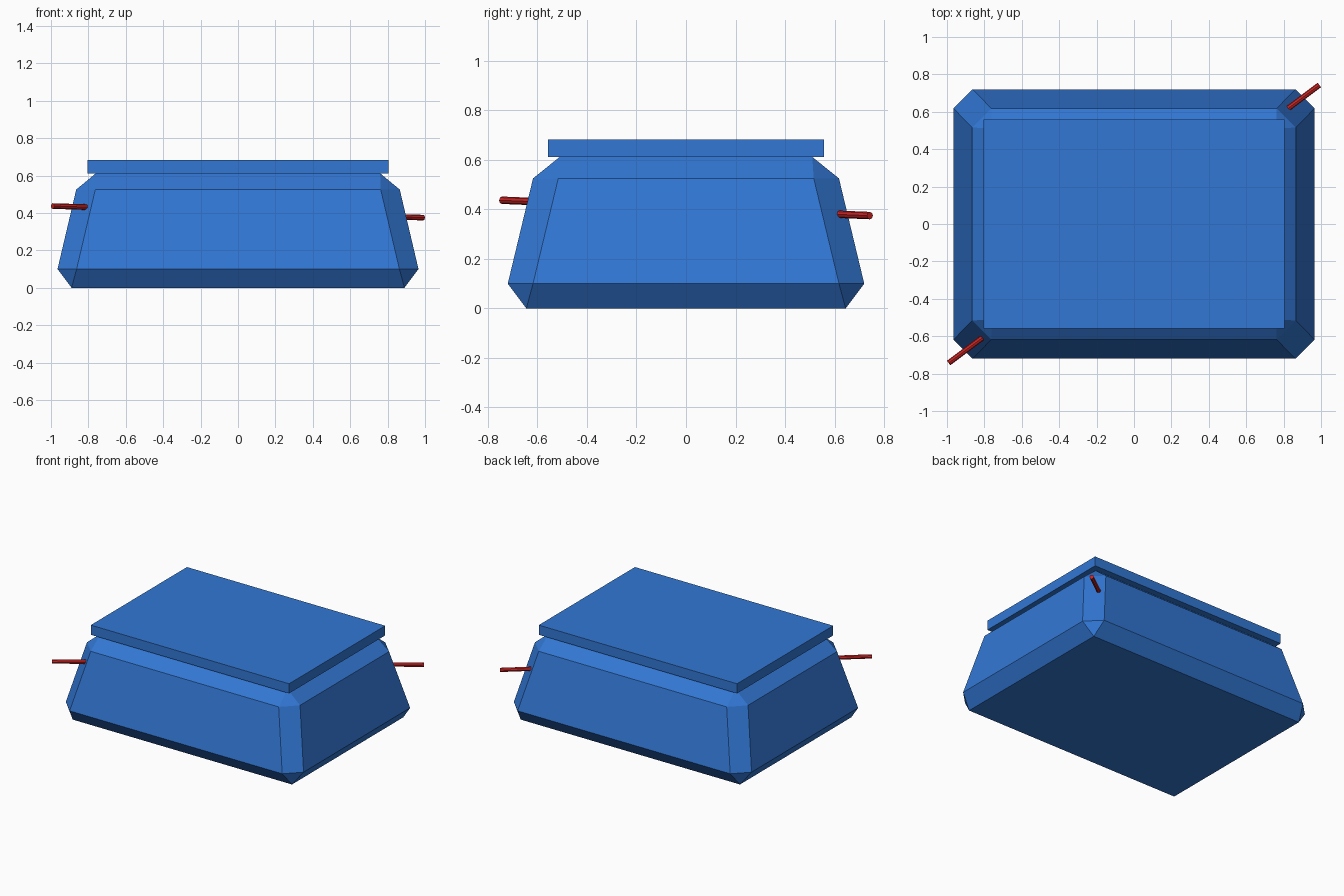
import bpy, bmesh
from mathutils import Vector

if "Cube" in bpy.data.objects:
    bpy.data.objects.remove(bpy.data.objects["Cube"])


def material(name, rgb):
    m = bpy.data.materials.new(name)
    m.diffuse_color = (*rgb, 1)
    m.use_nodes = True
    m.node_tree.nodes["Principled BSDF"].inputs["Base Color"].default_value = m.diffuse_color
    return m


blue = material("blue", (0.032, 0.185, 0.66))
red = material("red", (0.60, 0.017, 0.017))


def finish(name, bm, mat):
    bmesh.ops.recalc_face_normals(bm, faces=bm.faces[:])
    me = bpy.data.meshes.new(name)
    bm.to_mesh(me)
    bm.free()
    me.materials.append(mat)
    ob = bpy.data.objects.new(name, me)
    bpy.context.collection.objects.link(ob)
    return ob


def ring(bm, hx, hy, c, z):
    # chamfered rectangle, counter-clockwise, two points per corner
    pts = [(hx, hy - c), (hx - c, hy), (c - hx, hy), (-hx, hy - c),
           (-hx, c - hy), (c - hx, -hy), (hx - c, -hy), (hx, c - hy)]
    return [bm.verts.new((x, y, z)) for x, y in pts]


# Tapered body with bevelled edges: sharp rectangles at top and bottom
bm = bmesh.new()
levels = [(0.89, 0.645, 0, 0), (0.965, 0.72, 0.102, 0.10),
          (0.865, 0.618, 0.102, 0.525), (0.76, 0.51, 0, 0.612)]
rings = [ring(bm, *lv) for lv in levels]
for a, b in zip(rings, rings[1:]):
    for i in range(8):
        j = (i + 1) % 8
        bm.faces.new((a[i], a[j], b[j], b[i]))
bm.faces.new(rings[0][::-1])
bm.faces.new(rings[-1])
bmesh.ops.remove_doubles(bm, verts=bm.verts[:], dist=0.001)
finish("body", bm, blue)

# Flat overhanging lid
bm = bmesh.new()
bmesh.ops.create_cube(bm, size=1)
for v in bm.verts:
    v.co = Vector((v.co.x * 1.61, v.co.y * 1.115, 0.6475 + v.co.z * 0.071))
finish("lid", bm, blue)

# Thin rod running diagonally through the body, slightly tilted
start, end = Vector((-0.991, -0.743, 0.437)), Vector((0.991, 0.743, 0.375))
axis = end - start
bm = bmesh.new()
bmesh.ops.create_cone(bm, cap_ends=True, segments=8, radius1=0.015,
                      radius2=0.015, depth=axis.length)
rod = finish("carrying_rod", bm, red)
rod.location = (start + end) / 2
rod.rotation_euler = axis.to_track_quat('Z', 'Y').to_euler()
